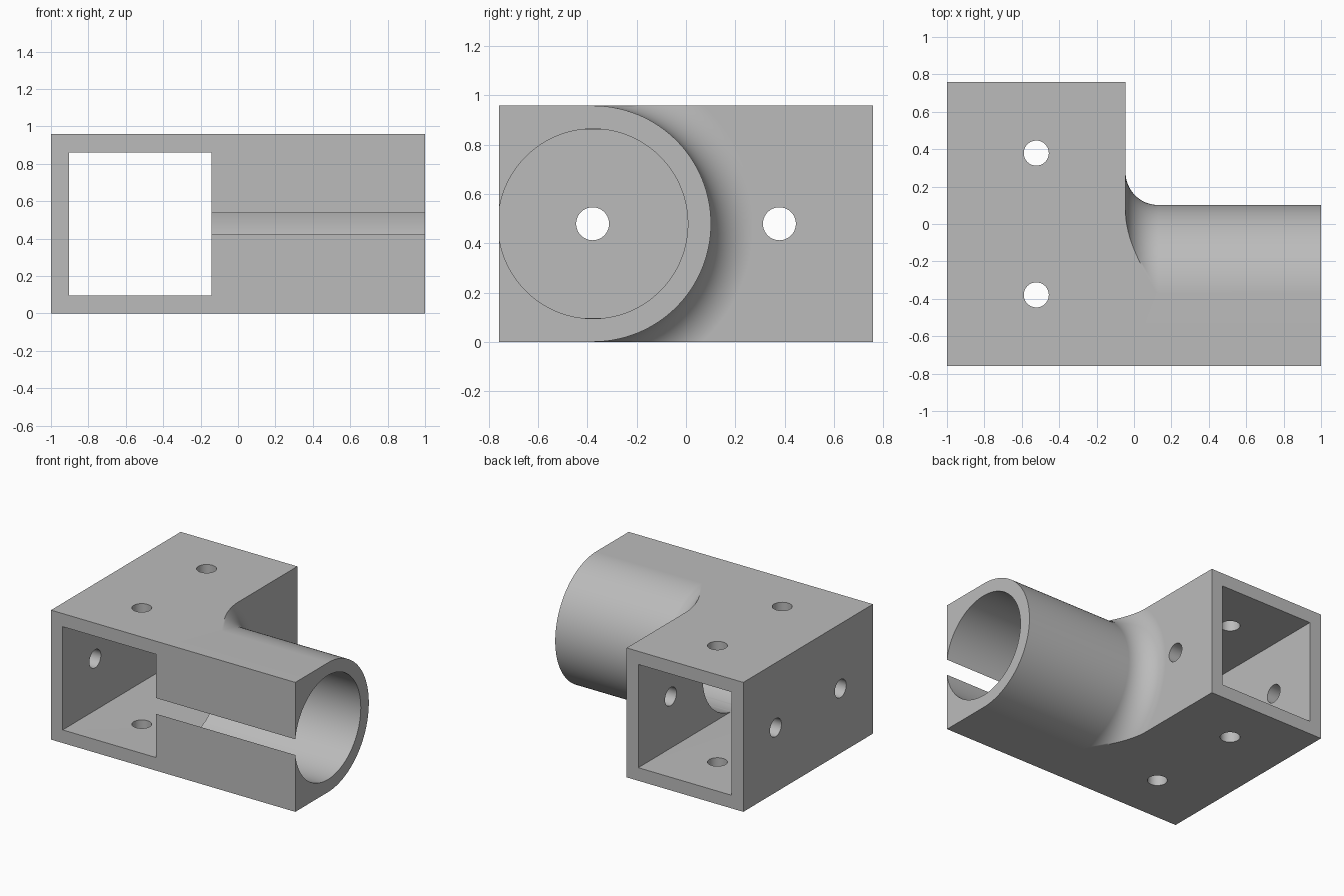
import bpy, bmesh, math
from mathutils import Matrix, Vector

cube = bpy.data.objects.get("Cube")
if cube:
    bpy.data.objects.remove(cube, do_unlink=True)

HEIGHT = 0.958           # overall height
MID = HEIGHT / 2
DEPTH = 0.758            # half depth
STEP = -0.045            # block face that carries the round arm
ARM_Y = -0.3775          # arm axis
FILLET = 0.175
SEGMENTS = 64
HOLE_Y = 0.379
TUNNEL_X = (STEP - 1) / 2


def make_object(name, bm):
    bmesh.ops.recalc_face_normals(bm, faces=bm.faces)
    mesh = bpy.data.meshes.new(name)
    bm.to_mesh(mesh)
    bm.free()
    obj = bpy.data.objects.new(name, mesh)
    bpy.context.collection.objects.link(obj)
    return obj


def arm_section(x, radius):
    """Flat front, rounded back, clipped to the block height."""
    limit = math.asin(min(1, MID / radius))
    angles = [limit * (2 * i / SEGMENTS - 1) for i in range(SEGMENTS + 1)]
    arc = [(x, ARM_Y + radius * math.cos(a), MID + radius * math.sin(a)) for a in angles]
    return [(x, -DEPTH, 0)] + arc + [(x, -DEPTH, HEIGHT)]


def block_section(x):
    back = [(x, DEPTH, HEIGHT * i / SEGMENTS) for i in range(SEGMENTS + 1)]
    return [(x, -DEPTH, 0)] + back + [(x, -DEPTH, HEIGHT)]


# Body: block, fillet and arm lofted along x
sections = [block_section(-1), block_section(STEP)]
for i in range(17):
    t = math.pi / 2 * i / 16
    sections.append(arm_section(STEP + FILLET * (1 - math.cos(t)),
                                MID + FILLET * (1 - math.sin(t))))
sections.append(arm_section(1, MID))
bm = bmesh.new()
rings = [[bm.verts.new(p) for p in s] for s in sections]
for a, b in zip(rings, rings[1:]):
    for i in range(len(a)):
        j = (i + 1) % len(a)
        bm.faces.new((a[i], a[j], b[j], b[i]))
bm.faces.new(rings[0])
bm.faces.new(rings[-1])
bmesh.ops.remove_doubles(bm, verts=bm.verts, dist=1e-5)
bmesh.ops.dissolve_limit(bm, angle_limit=0.001, verts=bm.verts, edges=bm.edges)
body = make_object("corner_connector", bm)


def cut(cutter):
    mod = body.modifiers.new("cut", 'BOOLEAN')
    mod.operation = 'DIFFERENCE'
    mod.solver = 'EXACT'
    mod.object = cutter
    cutter.hide_render = True
    bpy.context.view_layer.objects.active = body
    bpy.ops.object.modifier_apply(modifier=mod.name)
    bpy.data.objects.remove(cutter, do_unlink=True)


def cut_cylinder(start, end, radius, segments):
    start, end = Vector(start), Vector(end)
    axis = end - start
    turn = axis.to_track_quat('Z', 'Y').to_matrix().to_4x4()
    bm = bmesh.new()
    bmesh.ops.create_cone(bm, cap_ends=True, segments=segments, radius1=radius,
                          radius2=radius, depth=axis.length,
                          matrix=Matrix.Translation((start + end) / 2) @ turn)
    cut(make_object("round_cutter", bm))


# Square tunnel through the block
bm = bmesh.new()
bmesh.ops.create_cube(bm, size=1, matrix=Matrix.Translation((TUNNEL_X, 0, MID))
                      @ Matrix.Diagonal((0.764, 2, 0.764, 1)))
cut(make_object("tunnel_cutter", bm))

# Arm bore, which breaks through the front as a narrow slot
cut_cylinder((-0.145, ARM_Y, MID), (1.1, ARM_Y, MID), 0.385, 128)

# Screw holes: top and bottom, outer wall, and inner wall
for y in (-HOLE_Y, HOLE_Y):
    cut_cylinder((TUNNEL_X, y, -0.1), (TUNNEL_X, y, 1.1), 0.067, 40)
cut_cylinder((-1.1, -HOLE_Y, MID), (-0.7, -HOLE_Y, MID), 0.067, 40)
cut_cylinder((-1.1, HOLE_Y, MID), (0.2, HOLE_Y, MID), 0.067, 40)

# Single grey finish
grey = bpy.data.materials.new("plain_grey")
grey.use_nodes = True
colour = (0.5, 0.5, 0.5, 1)
grey.diffuse_color = colour
grey.node_tree.nodes["Principled BSDF"].inputs["Base Color"].default_value = colour
body.data.materials.clear()
body.data.materials.append(grey)
for face in body.data.polygons:
    face.material_index = 0

# Smooth curves with crisp edges
bpy.ops.object.select_all(action='DESELECT')
body.select_set(True)
bpy.context.view_layer.objects.active = body
bpy.ops.object.shade_smooth_by_angle(angle=math.radians(30))
normals = body.modifiers.new("flat_face_normals", 'WEIGHTED_NORMAL')
normals.keep_sharp = True
